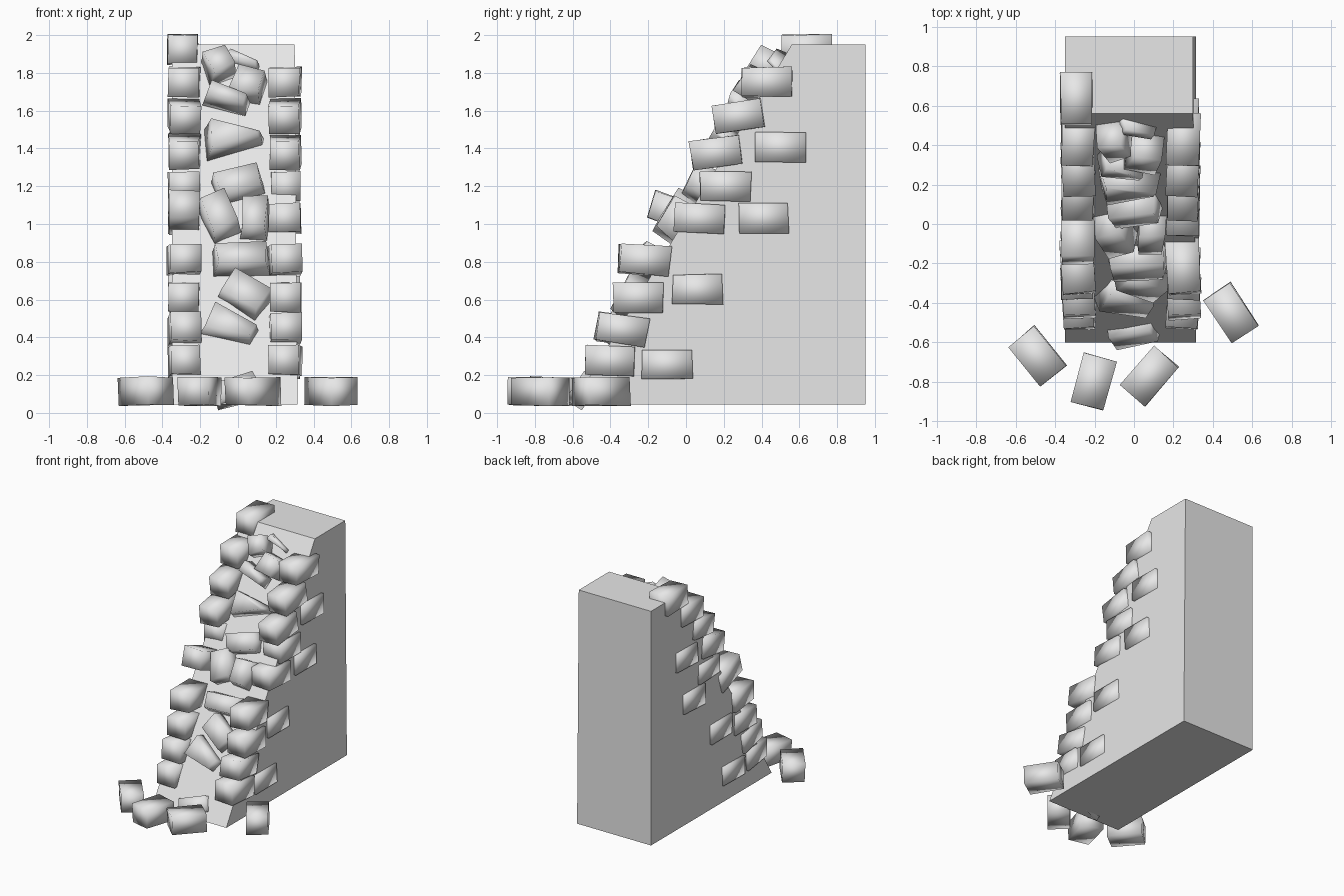
import bpy, bmesh, random
from math import radians, atan2
from mathutils import Matrix, Vector

random.seed(4)
cube = bpy.data.objects.get("Cube")
if cube:
    bpy.data.objects.remove(cube)

grey = bpy.data.materials.new("stone grey")
grey.use_nodes = True
colour = (0.8, 0.8, 0.8, 1)
grey.diffuse_color = colour
grey.node_tree.nodes["Principled BSDF"].inputs["Base Color"].default_value = colour

# Side profile of the wall: (y, z)
FOOT, BROW = (-0.6, 0.045), (0.56, 1.95)
SLOPE = atan2(BROW[0] - FOOT[0], BROW[1] - FOOT[1])


def finish(name, bm, matrix, smooth):
    bmesh.ops.recalc_face_normals(bm, faces=bm.faces)
    for f in bm.faces:
        f.smooth = smooth
    mesh = bpy.data.meshes.new(name)
    bm.to_mesh(mesh)
    bm.free()
    mesh.materials.append(grey)
    obj = bpy.data.objects.new(name, mesh)
    obj.matrix_world = matrix
    bpy.context.collection.objects.link(obj)
    return obj


def stone(name, pos, size, rot, front=1.0, point=1.0, jitter=0.005):
    """Rough block; front narrows the -y face, point narrows the +x end."""
    bm = bmesh.new()
    bmesh.ops.create_cube(bm, size=1)
    for v in bm.verts:
        if v.co.y < 0:
            v.co.x *= front
            v.co.z *= front
        if v.co.x > 0:
            v.co.z *= point
        v.co = Vector(c * s + random.uniform(-jitter, jitter) for c, s in zip(v.co, size))
    return finish(name, bm, Matrix.Translation(pos) @ rot, True)


def turn(axis, degrees):
    return Matrix.Rotation(radians(degrees), 4, axis)


# Sloping wall
bm = bmesh.new()
outline = [FOOT, BROW, (0.95, 1.95), (0.95, 0.045)]
face = bm.faces.new([bm.verts.new((-0.35, y, z)) for y, z in outline])
ext = bmesh.ops.extrude_face_region(bm, geom=[face])
for v in ext["geom"]:
    if isinstance(v, bmesh.types.BMVert):
        v.co.x = 0.3 if v.co.z > 1 else 0.315
finish("sloping_wall", bm, Matrix(), False)

# Corner stones up both edges: y, z, tilt
BLOCK = (0.165, 0.265, 0.155)
edge_stones = [
    (0.43, 1.75, 1), (0.28, 1.57, 8), (0.16, 1.38, 8), (0.21, 1.2, 0),
    (0.075, 1.03, -2), (-0.22, 0.81, -4), (-0.25, 0.61, 0),
    (-0.34, 0.44, -8), (-0.4, 0.275, -3),
]
for side, x in (("left", 0.25), ("right", -0.285)):
    for i, (y, z, tilt) in enumerate(edge_stones):
        if side == "right" and i == 4:
            y, z, tilt = -0.06, 1.06, -20
        twist = turn("Z", random.uniform(-4, 4))
        stone(f"{side}_corner_stone_{i + 1}", (x, y, z), BLOCK, twist @ turn("X", tilt), 0.97)

# Stones set into the side faces
for i, (y, z) in enumerate([(0.5, 1.405), (0.41, 1.03), (0.06, 0.655), (-0.1, 0.255)]):
    for side, x in (("left", 0.245), ("right", -0.285)):
        stone(f"{side}_side_stone_{i + 1}", (x, y, z), BLOCK, Matrix())
stone("top_corner_stone", (-0.292, 0.635, 1.925), BLOCK, Matrix(), 0.95)

# Stones on the slope: x, y, z, width, height, depth, angle, point
slope_stones = [
    (-0.1, 0.43, 1.84, 0.15, 0.16, 0.15, 20, 0.8),
    (0.05, 0.37, 1.73, 0.17, 0.17, 0.17, -15, 0.9),
    (-0.06, 0.3, 1.67, 0.22, 0.1, 0.12, -20, 0.7),
    (0.02, 0.5, 1.86, 0.2, 0.06, 0.1, -25, 0.6),
    (-0.02, 0.2, 1.45, 0.3, 0.2, 0.14, 3, 0.15),
    (0.0, 0.08, 1.2, 0.28, 0.16, 0.16, 18, 1.0),
    (-0.1, -0.03, 1.03, 0.16, 0.24, 0.2, 22, 1.0),
    (0.09, -0.03, 1.02, 0.16, 0.22, 0.2, -5, 1.0),
    (0.02, -0.18, 0.81, 0.3, 0.16, 0.17, 3, 1.0),
    (0.04, -0.28, 0.62, 0.26, 0.17, 0.15, -35, 1.0),
    (-0.04, -0.37, 0.45, 0.28, 0.2, 0.13, -25, 0.5),
    (0.0, -0.54, 0.12, 0.26, 0.14, 0.1, 17, 1.0),
]
lean = Matrix.Rotation(-SLOPE, 4, "X")
for i, (x, y, z, w, h, d, angle, point) in enumerate(slope_stones):
    stone(f"slope_stone_{i + 1}", (x, y, z), (w, d, h),
          lean @ turn("Y", -angle), 0.85, point, 0.012)

# Loose stones on the ground: x, y, heading
loose_stones = [(-0.49, -0.67, -51), (-0.205, -0.8, 75), (0.08, -0.77, 49), (0.49, -0.45, -56)]
for i, (x, y, heading) in enumerate(loose_stones):
    stone(f"loose_stone_{i + 1}", (x, y, 0.115), (0.26, 0.17, 0.15), turn("Z", heading))
